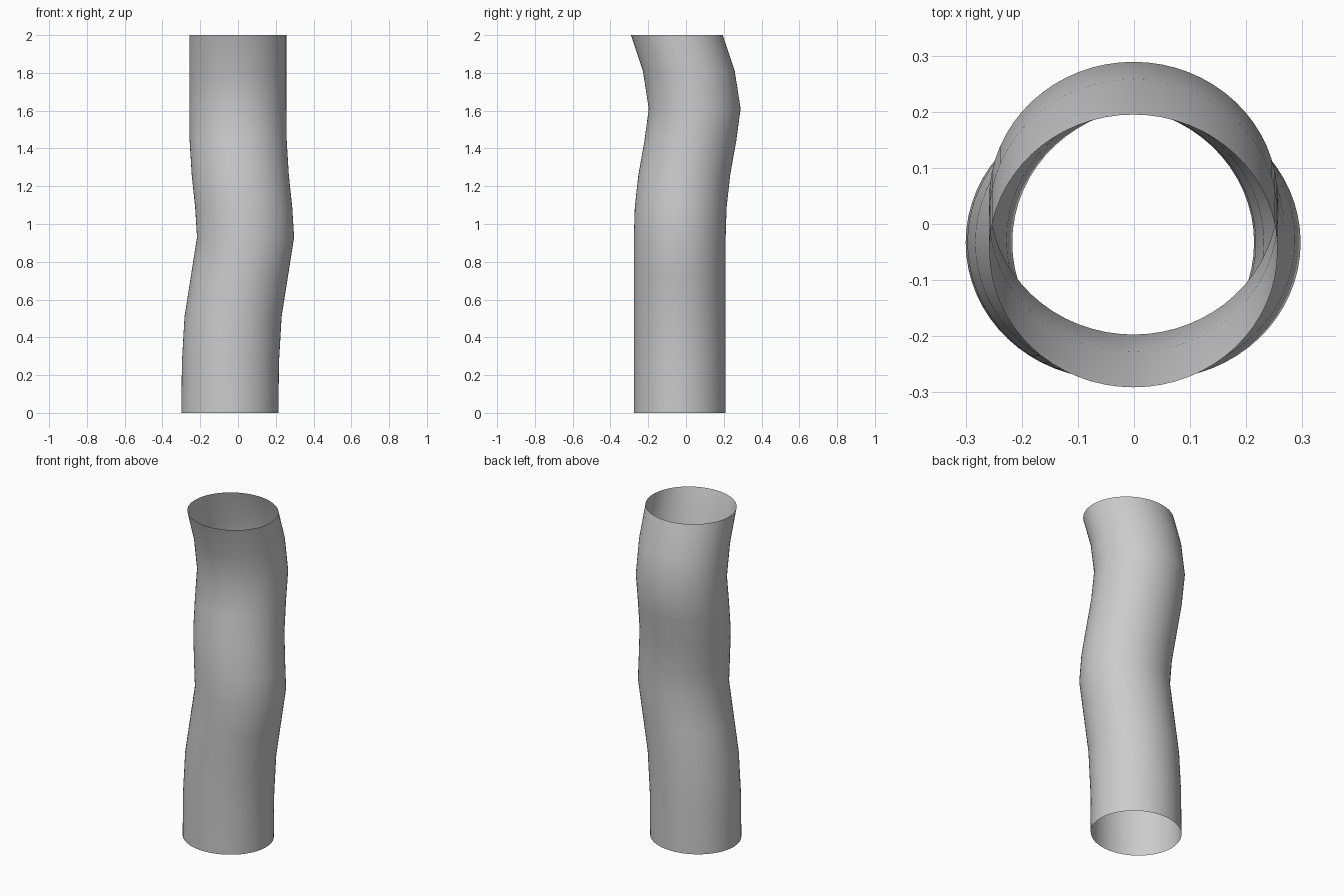
import bpy, bmesh, math

if "Cube" in bpy.data.objects:
    bpy.data.objects.remove(bpy.data.objects["Cube"])

# Tube path: (height, centre x, centre y)
PATH = [(0, -0.043, -0.033), (0.27, -0.040, -0.033), (0.51, -0.026, -0.033),
        (0.72, 0.007, -0.033), (0.93, 0.040, -0.033), (1.09, 0.030, -0.028),
        (1.26, 0.012, -0.009), (1.44, 0.001, 0.023), (1.61, -0.001, 0.046),
        (1.81, -0.001, 0.015), (2.0, -0.001, -0.048)]
RX, RY, SIDES = 0.257, 0.243, 64

bm = bmesh.new()

# Horizontal, slightly oval rings
rings = []
for z, cx, cy in PATH:
    rings.append([bm.verts.new((cx + RX * math.cos(2 * math.pi * i / SIDES),
                                cy + RY * math.sin(2 * math.pi * i / SIDES), z))
                  for i in range(SIDES)])

# Open-ended wall between neighbouring rings
for low, high in zip(rings, rings[1:]):
    for i in range(SIDES):
        j = (i + 1) % SIDES
        bm.faces.new((low[i], low[j], high[j], high[i])).smooth = True

mesh = bpy.data.meshes.new("bent_tube")
bm.to_mesh(mesh)
bm.free()
tube = bpy.data.objects.new("bent_tube", mesh)
bpy.context.collection.objects.link(tube)
